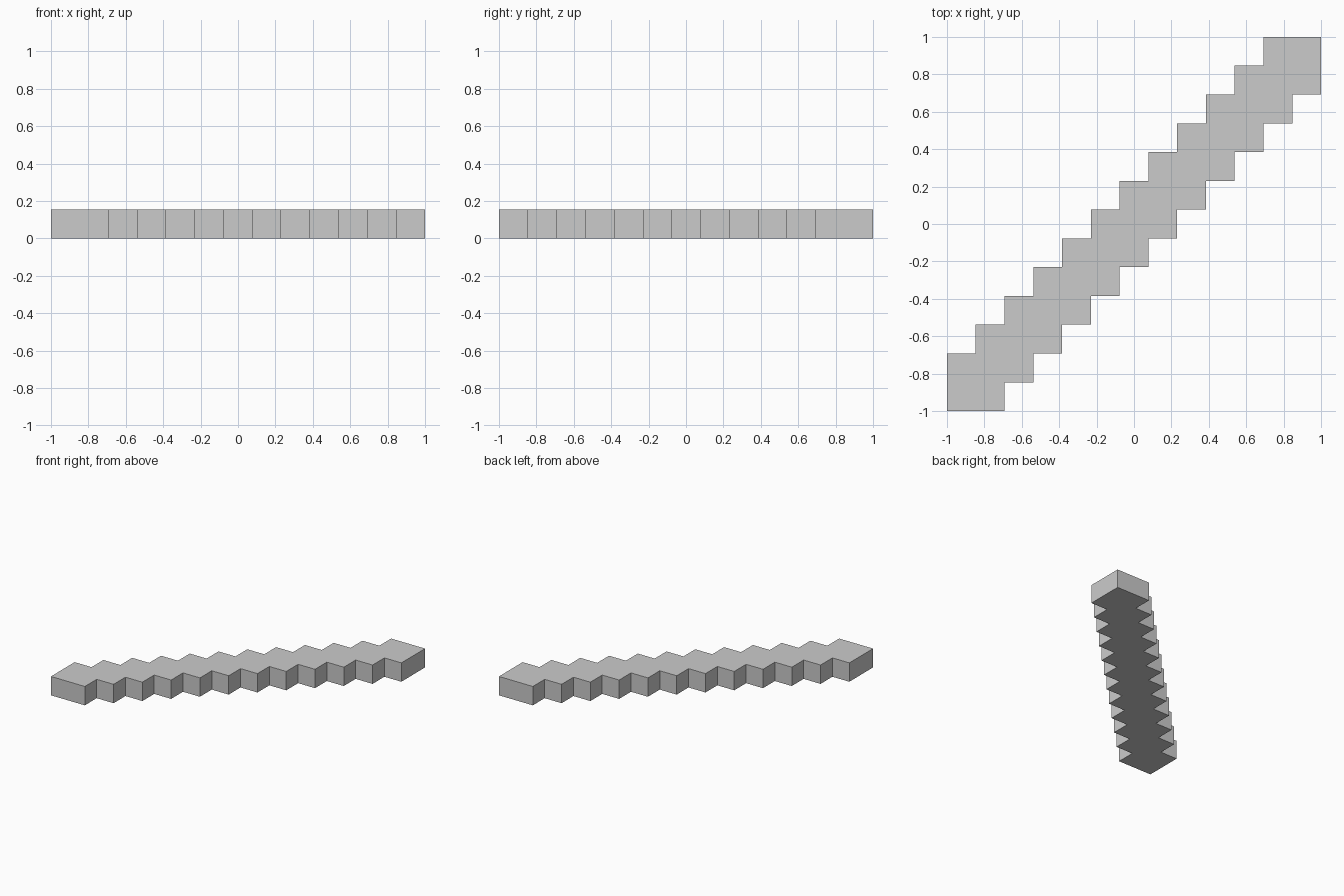
import bpy, bmesh

if "Cube" in bpy.data.objects:
    bpy.data.objects.remove(bpy.data.objects["Cube"])

STEPS = 12            # overlapping two-cell squares along the diagonal
CELL = 2 / (STEPS + 1)
HEIGHT = 0.155

# Zigzag outline in cells: lower-right side going up, then its point mirror coming back
side = [(0, 0)]
for i in range(STEPS - 1):
    side += [(i + 2, i), (i + 2, i + 1)]
side.append((STEPS + 1, STEPS - 1))
n = STEPS + 1
outline = side + [(n - x, n - y) for x, y in side]

# Extrude the outline into a flat slab
bm = bmesh.new()
face = bm.faces.new([bm.verts.new((x * CELL - 1, y * CELL - 1, 0)) for x, y in outline])
top = bmesh.ops.extrude_face_region(bm, geom=[face], use_keep_orig=True)
bmesh.ops.translate(bm, vec=(0, 0, HEIGHT),
                    verts=[g for g in top["geom"] if isinstance(g, bmesh.types.BMVert)])
bmesh.ops.recalc_face_normals(bm, faces=bm.faces)

mesh = bpy.data.meshes.new("zigzag_slab")
bm.to_mesh(mesh)
bm.free()
bpy.context.collection.objects.link(bpy.data.objects.new("zigzag_slab", mesh))
